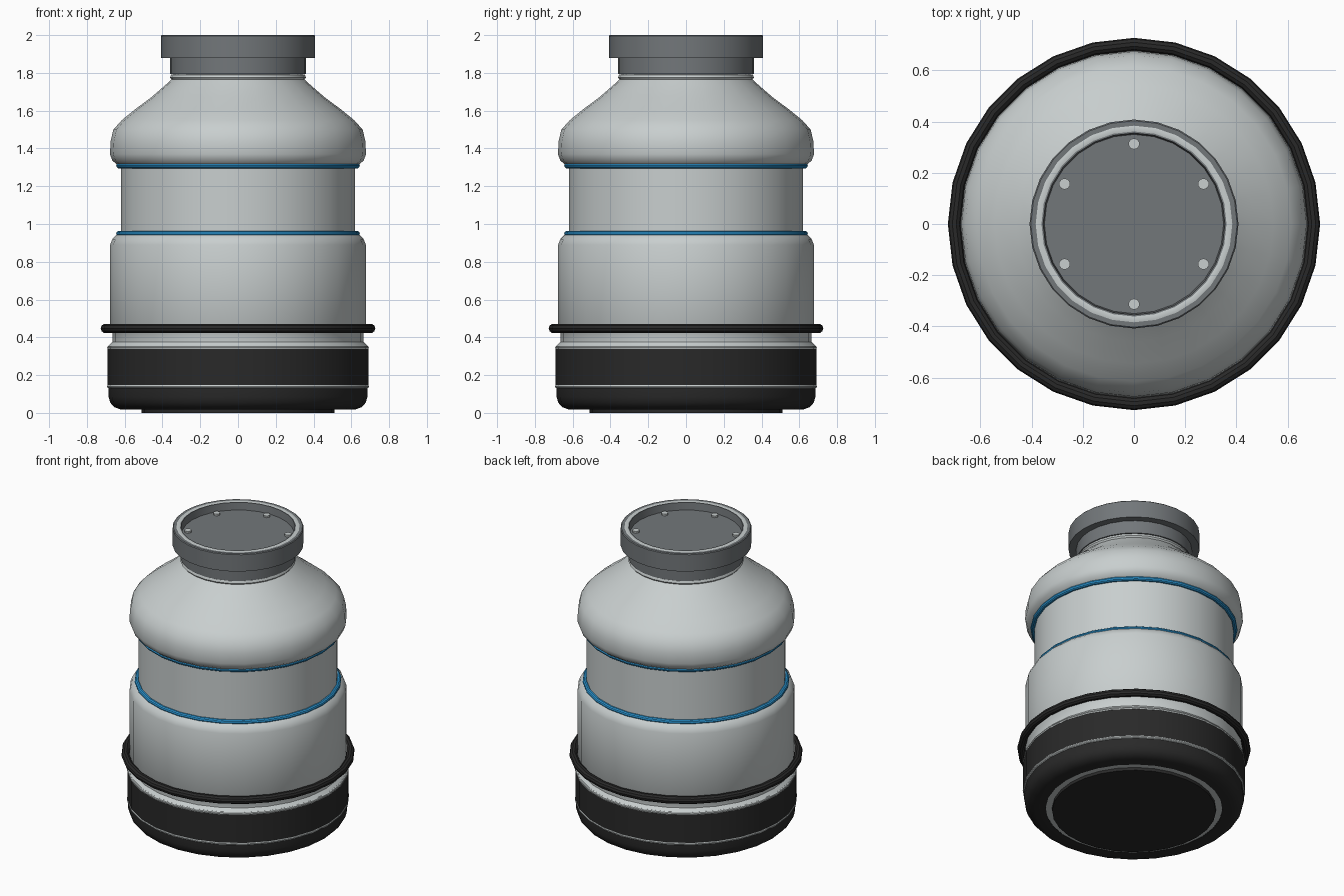
import bpy
import bmesh
from math import radians, sin, cos, tau

if "Cube" in bpy.data.objects:
    bpy.data.objects.remove(bpy.data.objects["Cube"], do_unlink=True)

SIDES = 28


def material(name, rgb):
    m = bpy.data.materials.new(name)
    m.use_nodes = True
    color = (*rgb, 1)
    m.diffuse_color = color
    bsdf = m.node_tree.nodes["Principled BSDF"]
    bsdf.inputs["Base Color"].default_value = color
    bsdf.inputs["Roughness"].default_value = 0.5
    return m


light = material("light grey", (0.58, 0.62, 0.62))
grey = material("mid grey", (0.17, 0.185, 0.195))
black = material("black rubber", (0.022, 0.022, 0.022))
blue = material("blue", (0.025, 0.32, 0.68))


def finish(obj, mat):
    obj.data.materials.append(mat)
    bpy.ops.object.select_all(action="DESELECT")
    obj.select_set(True)
    bpy.context.view_layer.objects.active = obj
    bpy.ops.object.shade_smooth_by_angle(angle=radians(32))
    return obj


def lathe(name, profile, mat, closed=False):
    """Spin (radius, height) points around the z axis."""
    bm = bmesh.new()
    rings = []
    for r, z in profile:
        if r == 0:
            rings.append([bm.verts.new((0, 0, z))] * SIDES)
        else:
            rings.append([bm.verts.new((r * cos(tau * i / SIDES), r * sin(tau * i / SIDES), z))
                          for i in range(SIDES)])
    pairs = list(zip(rings, rings[1:]))
    if closed:
        pairs.append((rings[-1], rings[0]))
    for low, high in pairs:
        for i in range(SIDES):
            j = (i + 1) % SIDES
            corners = dict.fromkeys((low[i], low[j], high[j], high[i]))
            bm.faces.new(list(corners))
    bmesh.ops.recalc_face_normals(bm, faces=bm.faces)
    mesh = bpy.data.meshes.new(name)
    bm.to_mesh(mesh)
    bm.free()
    obj = bpy.data.objects.new(name, mesh)
    bpy.context.collection.objects.link(obj)
    return finish(obj, mat)


def ring(name, radius, z, thick, mat, steps=10):
    """Round band made by spinning a small circle."""
    circle = [(radius + thick * cos(tau * k / steps), z + thick * sin(tau * k / steps))
              for k in range(steps)]
    return lathe(name, circle, mat, closed=True)


# Main container: lower drum, recessed waist, rounded shoulder and neck lip
lathe("container_body", [
    (0, 0.02), (0.55, 0.02), (0.55, 0.06), (0.65, 0.13), (0.65, 0.35),
    (0.69, 0.35), (0.665, 0.375), (0.665, 0.43), (0.677, 0.45), (0.677, 0.89),
    (0.665, 0.92), (0.64, 0.945), (0.62, 0.955), (0.62, 1.30), (0.64, 1.315),
    (0.665, 1.335), (0.678, 1.37), (0.674, 1.44), (0.66, 1.50), (0.615, 1.55),
    (0.545, 1.607), (0.46, 1.67), (0.385, 1.735), (0.352, 1.765),
    (0.36, 1.775), (0.355, 1.79), (0.33, 1.795), (0, 1.795)], light)

# Rubber base and the wide band above it
lathe("base_cover", [
    (0.55, 0.05), (0.55, 0.018), (0.62, 0.018), (0.655, 0.03), (0.677, 0.055),
    (0.685, 0.085), (0.685, 0.135), (0.64, 0.135)], black)
lathe("base_band", [(0.64, 0.145), (0.69, 0.145), (0.69, 0.34), (0.64, 0.34)], black)
lathe("foot_plate", [(0, 0), (0.51, 0), (0.51, 0.03), (0, 0.03)], black)

# Trim rings
ring("lower_trim_ring", 0.682, 0.14, 0.011, light)
ring("upper_trim_ring", 0.682, 0.345, 0.011, light)
ring("bumper_ring", 0.702, 0.447, 0.025, black)
for label, height in (("lower", 0.948), ("upper", 1.31)):
    ring(label + "_blue_ring", 0.629, height, 0.016, blue)

# Cap with a stepped neck and a recessed top
lathe("cap", [
    (0, 1.793), (0.36, 1.793), (0.36, 1.88), (0.408, 1.88), (0.408, 1.995),
    (0.403, 2.0), (0.355, 2.0), (0.35, 1.95), (0, 1.95)], grey)
lathe("cap_rim_inlay", [
    (0.355, 1.985), (0.358, 1.998), (0.365, 2.0), (0.38, 2.0),
    (0.388, 1.998), (0.388, 1.985)], light)
bpy.data.objects["cap_rim_inlay"].location.z = 0.001

# Six bolts around the recessed cap
for n in range(6):
    a = tau * (n / 6 + 0.25)
    bpy.ops.mesh.primitive_cylinder_add(
        vertices=10, radius=0.022, depth=0.02,
        location=(0.313 * cos(a), 0.313 * sin(a), 1.953))
    bolt = bpy.context.object
    bolt.name = f"cap_bolt_{n + 1}"
    finish(bolt, light)
